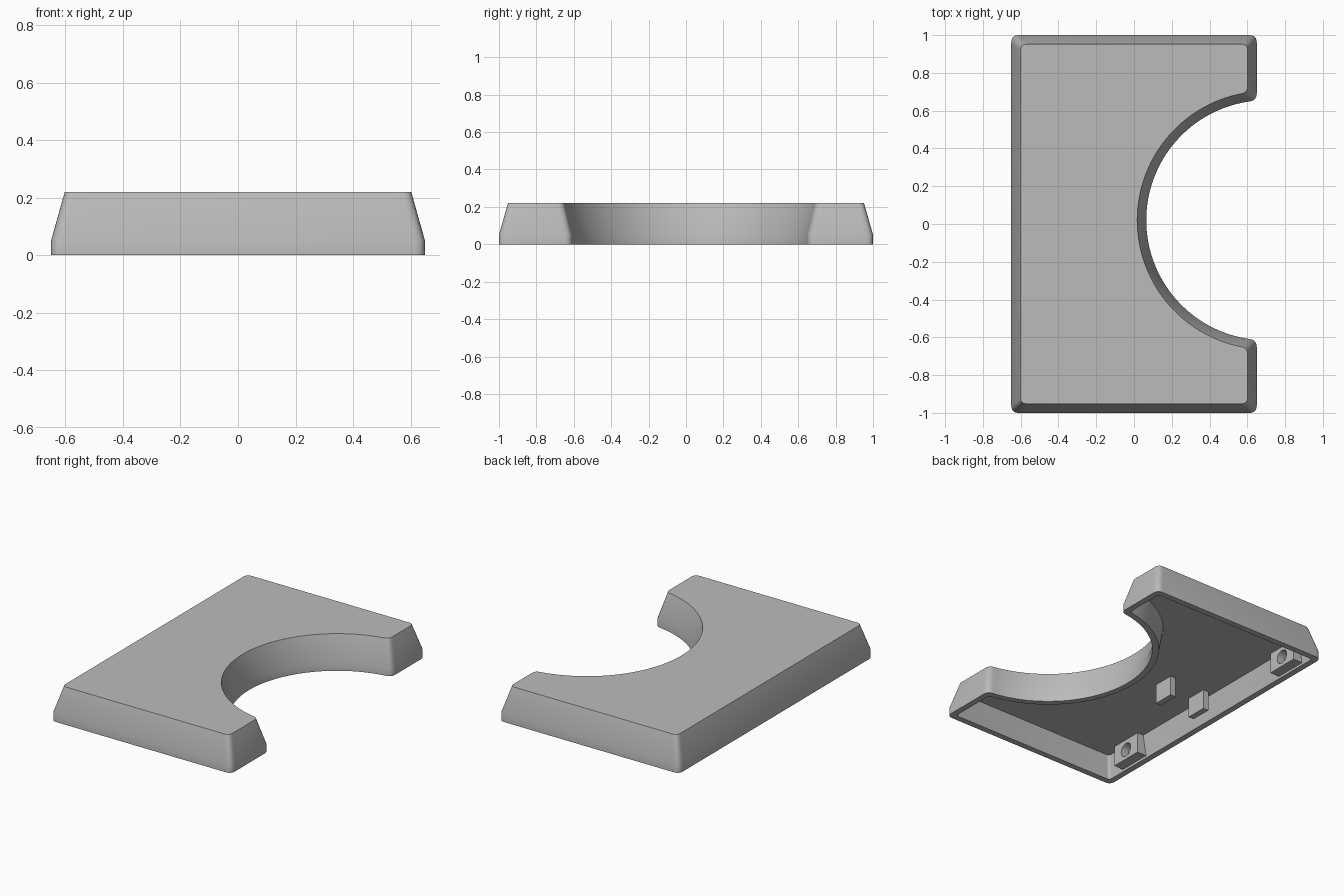
import bpy, bmesh
from math import sin, cos, asin, acos, pi
from mathutils import Vector

if "Cube" in bpy.data.objects:
    bpy.data.objects.remove(bpy.data.objects["Cube"])

grey = bpy.data.materials.new("mid_grey")
grey.use_nodes = True
grey.diffuse_color = (0.5, 0.5, 0.5, 1)
grey.node_tree.nodes["Principled BSDF"].inputs["Base Color"].default_value = (0.5, 0.5, 0.5, 1)

HALF_X, HALF_Y = 0.65, 1.0
ARC_CENTRE, ARC_R = Vector((0.70, 0.02)), 0.635
ARC_STEPS, CORNER_STEPS = 64, 6


def add_object(name, bm):
    bmesh.ops.recalc_face_normals(bm, faces=bm.faces)
    mesh = bpy.data.meshes.new(name)
    bm.to_mesh(mesh)
    bm.free()
    mesh.materials.append(grey)
    obj = bpy.data.objects.new(name, mesh)
    bpy.context.collection.objects.link(obj)
    return obj


def rounded(before, corner, after):
    """Points of a small curve that replaces a sharp corner."""
    pts = []
    for i in range(CORNER_STEPS + 1):
        t = i / CORNER_STEPS
        pts.append(before * (1 - t) ** 2 + corner * 2 * t * (1 - t) + after * t ** 2)
    return pts


def outline(inset, r):
    """Rectangle with a round bite out of its +x side, shrunk by the inset."""
    x, y = HALF_X - inset, HALF_Y - inset
    radius = ARC_R + inset
    # Bite, from its upper end round to its lower end
    start = acos((x - ARC_CENTRE.x) / radius)
    end = 2 * pi - start
    trim = r / radius

    def on_arc(a):
        return ARC_CENTRE + radius * Vector((cos(a), sin(a)))

    first, last = start + trim, end - trim
    arc = [on_arc(first + (last - first) * i / ARC_STEPS) for i in range(ARC_STEPS + 1)]
    upper, lower = on_arc(start), on_arc(end)
    up, right = Vector((0, r)), Vector((r, 0))
    pts = rounded(upper + up, upper, arc[0]) + arc[1:-1]
    pts += rounded(arc[-1], lower, lower - up)
    # Four outer corners
    c = Vector((x, -y))
    pts += rounded(c + up, c, c - right)
    c = Vector((-x, -y))
    pts += rounded(c + right, c, c + up)
    c = Vector((-x, y))
    pts += rounded(c - up, c, c + right)
    c = Vector((x, y))
    pts += rounded(c - right, c, c - up)
    return pts


# Hollow tapered shell: ceiling, inner wall, rim, outer wall, top
bm = bmesh.new()
levels = [(0.065, 0.15, 0.02), (0.04, 0, 0.02), (0, 0, 0.04), (0, 0.05, 0.04), (0.048, 0.22, 0.035)]
rings = [[bm.verts.new((p.x, p.y, z)) for p in outline(inset, r)] for inset, z, r in levels]
for low, high in zip(rings, rings[1:]):
    for i in range(len(low)):
        j = (i + 1) % len(low)
        bm.faces.new((low[i], low[j], high[j], high[i]))
bm.faces.new(rings[0])
bm.faces.new(rings[-1])
shell = add_object("shell", bm)
bpy.context.view_layer.objects.active = shell
shell.select_set(True)
bpy.ops.object.shade_smooth_by_angle(angle=0.5)
shell.select_set(False)


def box(name, centre, size):
    bm = bmesh.new()
    bmesh.ops.create_cube(bm, size=1)
    bmesh.ops.scale(bm, vec=size, verts=bm.verts)
    bmesh.ops.translate(bm, vec=centre, verts=bm.verts)
    return add_object(name, bm)


# Small support tabs under the top
for name, x in (("inner_tab", -0.27), ("outer_tab", -0.53)):
    box(name, (x, -0.02, 0.09), (0.04, 0.14, 0.14))


def screw_boss(name, y):
    """Block on the long wall with a blind hole in its inward face."""
    half, x0, x1, z0, z1 = 0.11, -0.61, -0.54, 0.015, 0.16
    bm = bmesh.new()
    centre_z, hole_r, n = 0.08, 0.045, 24
    corners = [(y - half, z0), (y + half, z0), (y + half, z1), (y - half, z1)]
    back = [bm.verts.new((x0, a, b)) for a, b in corners]
    front = [bm.verts.new((x1, a, b)) for a, b in corners]
    bm.faces.new(back)
    for i in range(4):
        j = (i + 1) % 4
        bm.faces.new((back[i], back[j], front[j], front[i]))
    # Hole mouth and its walls
    angles = [-3 * pi / 4 + 2 * pi * i / n for i in range(n)]
    mouth, floor = [[bm.verts.new((x, y + hole_r * cos(a), centre_z + hole_r * sin(a)))
                     for a in angles] for x in (x1, x0 + 0.01)]
    quarter = n // 4
    for k in range(4):
        run = [mouth[(k * quarter + i) % n] for i in range(quarter + 1)]
        bm.faces.new([front[k], front[(k + 1) % 4]] + run[::-1])
    for i in range(n):
        j = (i + 1) % n
        bm.faces.new((mouth[i], mouth[j], floor[j], floor[i]))
    bm.faces.new(floor)
    return add_object(name, bm)


for name, y in (("front_screw_boss", -0.72), ("back_screw_boss", 0.76)):
    screw_boss(name, y)
